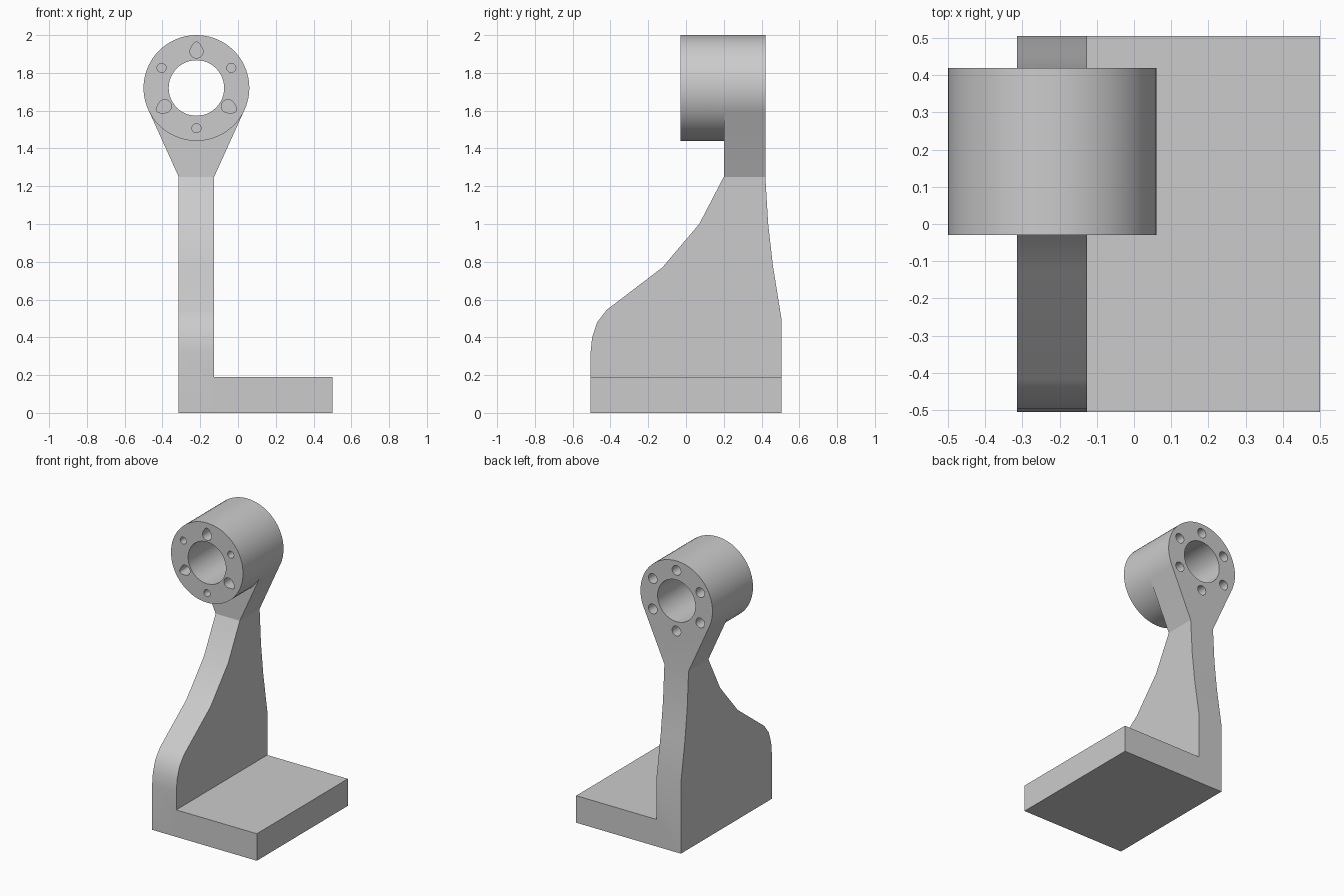
import bpy, bmesh
from math import sin, cos, radians, acos, atan2, hypot

cube = bpy.data.objects.get("Cube")
if cube:
    bpy.data.objects.remove(cube, do_unlink=True)

grey = bpy.data.materials.new("plain_grey")
grey.use_nodes = True
grey.diffuse_color = (0.6, 0.6, 0.6, 1)
grey.node_tree.nodes["Principled BSDF"].inputs["Base Color"].default_value = (0.6, 0.6, 0.6, 1)


def prism(name, outline, axis, low, high):
    """Extrude a closed outline along x (outline is y, z) or y (outline is x, z)."""
    place = (lambda p, t: (t, p[0], p[1])) if axis == "x" else (lambda p, t: (p[0], t, p[1]))
    bm = bmesh.new()
    ends = [[bm.verts.new(place(p, t)) for p in outline] for t in (low, high)]
    for end in ends:
        bm.faces.new(end)
    n = len(outline)
    for i in range(n):
        j = (i + 1) % n
        bm.faces.new((ends[0][i], ends[0][j], ends[1][j], ends[1][i]))
    bmesh.ops.recalc_face_normals(bm, faces=bm.faces)
    mesh = bpy.data.meshes.new(name)
    bm.to_mesh(mesh)
    bm.free()
    mesh.materials.append(grey)
    obj = bpy.data.objects.new(name, mesh)
    bpy.context.collection.objects.link(obj)
    return obj


def arc(cx, cz, r, start=0, sweep=360, steps=24):
    count = steps if sweep == 360 else steps + 1
    angles = [radians(start + sweep * i / steps) for i in range(count)]
    return [(cx + r * cos(a), cz + r * sin(a)) for a in angles]


def combine(target, tool, operation):
    mod = target.modifiers.new(operation, "BOOLEAN")
    mod.operation, mod.solver, mod.object = operation, "EXACT", tool
    bpy.context.view_layer.objects.active = target
    bpy.ops.object.modifier_apply(modifier=mod.name)
    bpy.data.objects.remove(tool, do_unlink=True)


CX, CZ, R = -0.22, 1.72, 0.28      # hub centre and radius
HALF, NECK_Z = 0.094, 1.25         # upright half thickness, neck start
FRONT, STEP, BACK = -0.03, 0.20, 0.42
DEPTH = 0.505

# Upright web with curved front and tapering back
side = [(-DEPTH, 0), (DEPTH, 0), (DEPTH, 0.5), (0.46, 0.78), (0.435, 1.0),
        (BACK, NECK_Z), (STEP, NECK_Z), (0.07, 1.0), (-0.125, 0.77),
        (-0.42, 0.545), (-0.47, 0.48), (-0.497, 0.4), (-DEPTH, 0.32)]
bracket = prism("bracket", side, "x", CX - HALF, CX + HALF)

# Foot plate
foot = prism("foot_plate", [(-DEPTH, 0), (DEPTH, 0), (DEPTH, 0.19), (-DEPTH, 0.19)],
             "x", CX + HALF, 0.5)
combine(bracket, foot, "UNION")

# Neck flaring tangentially into the hub
drop = CZ - NECK_Z
a = atan2(-drop, HALF) + acos(R / hypot(HALF, drop))
tx, tz = 0.998 * R * cos(a), CZ + 0.998 * R * sin(a)
neck = prism("neck", [(CX - HALF, NECK_Z), (CX + HALF, NECK_Z), (CX + tx, tz), (CX - tx, tz)],
             "y", STEP, BACK)
combine(bracket, neck, "UNION")

# Hub barrel and its bore
combine(bracket, prism("hub", arc(CX, CZ, R, steps=72), "y", FRONT, BACK), "UNION")
combine(bracket, prism("bore", arc(CX, CZ, 0.147, steps=48), "y", FRONT - 0.1, BACK + 0.1),
        "DIFFERENCE")

# Bolt holes: six at the back, alternating round and teardrop at the front
for i in range(6):
    deg = 30 + 60 * i
    ux, uz = cos(radians(deg)), sin(radians(deg))
    hx, hz = CX + 0.213 * ux, CZ + 0.213 * uz
    combine(bracket, prism("back_hole", arc(hx, hz, 0.034), "y", BACK - 0.15, BACK + 0.1),
            "DIFFERENCE")
    if i % 2:
        outline = (arc(CX + 0.193 * ux, CZ + 0.193 * uz, 0.035, deg + 60, 240, 16)
                   + arc(CX + 0.224 * ux, CZ + 0.224 * uz, 0.019, deg - 60, 120, 8))
    else:
        outline = arc(hx, hz, 0.024)
    combine(bracket, prism("front_hole", outline, "y", FRONT - 0.1, FRONT + 0.15), "DIFFERENCE")

# Smooth the curved walls, keep the real edges crisp
bpy.ops.object.select_all(action="DESELECT")
bracket.select_set(True)
bpy.context.view_layer.objects.active = bracket
bpy.ops.object.shade_smooth_by_angle(angle=radians(20))
